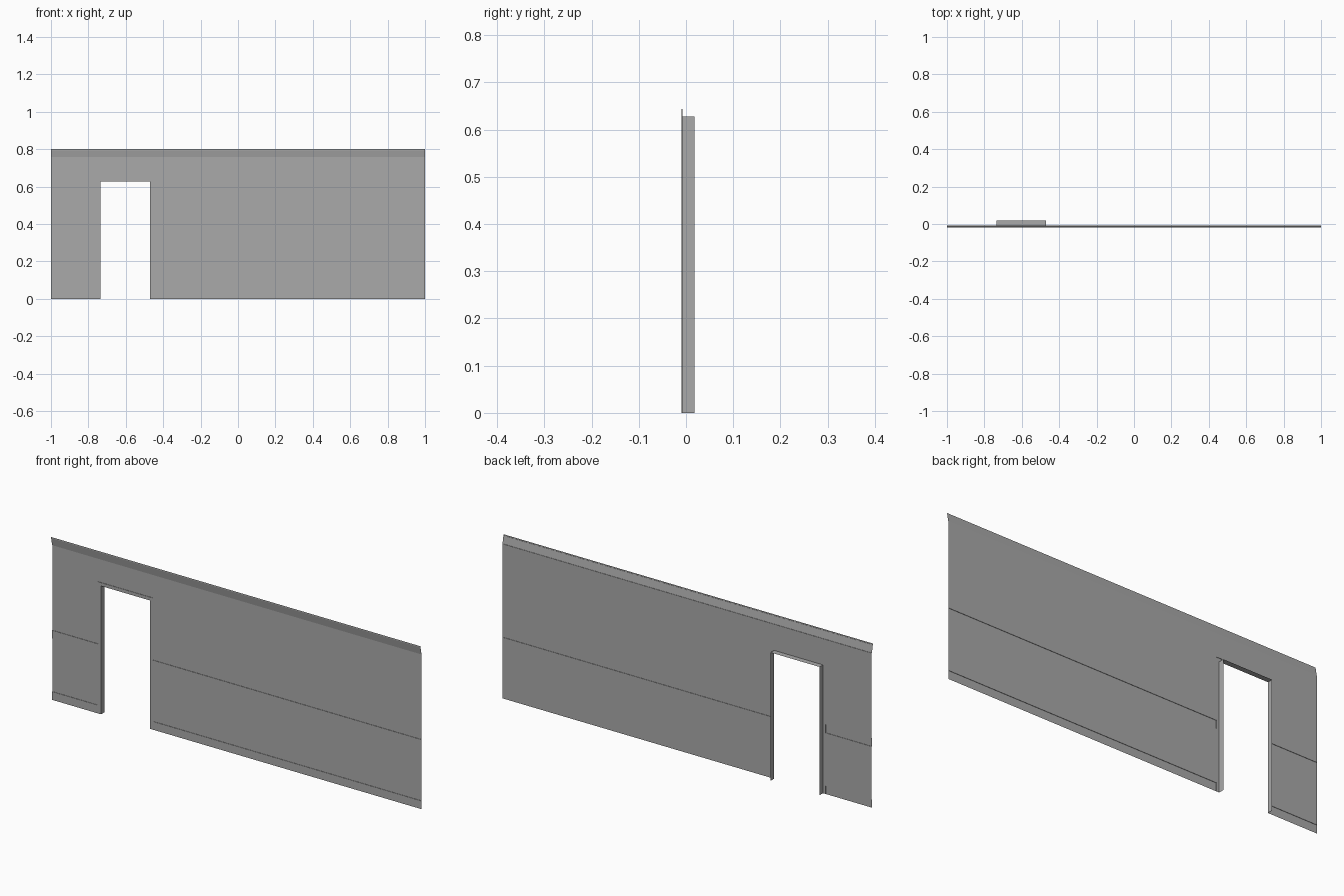
import bpy

cube = bpy.data.objects.get("Cube")
if cube:
    bpy.data.objects.remove(cube, do_unlink=True)

# Single plain grey finish
grey = bpy.data.materials.new("wall_grey")
grey.use_nodes = True
colour = (0.4, 0.4, 0.4, 1)
grey.diffuse_color = colour
grey.node_tree.nodes["Principled BSDF"].inputs["Base Color"].default_value = colour

# Main sizes
HALF = 1.0
DOOR_L, DOOR_R, DOOR_H, TRIM = -0.735, -0.47, 0.628, 0.016
WALL_Y, RAIL_Y, BACK_Y = -0.0075, -0.0095, 0.0175
CROWN_Z, TOP_Z = 0.757, 0.8


def loft(name, loops):
    """Sheet through successive point loops of equal length."""
    n = len(loops[0])
    verts = [p for loop in loops for p in loop]
    faces = [(i * n + j, i * n + j + 1, (i + 1) * n + j + 1, (i + 1) * n + j)
             for i in range(len(loops) - 1) for j in range(n - 1)]
    mesh = bpy.data.meshes.new(name)
    mesh.from_pydata(verts, [], faces)
    mesh.materials.append(grey)
    obj = bpy.data.objects.new(name, mesh)
    bpy.context.collection.objects.link(obj)
    return obj


def panel(name, x0, x1, profile):
    """Extrude a (y, z) profile along x."""
    return loft(name, [[(x, y, z) for x in (x0, x1)] for y, z in profile])


# Skirting, dado rail and flared crown in one wall profile
crown = [(WALL_Y, CROWN_Z), (RAIL_Y, CROWN_Z),
         (-0.0165, 0.794), (-0.0175, 0.794), (-0.0175, TOP_Z)]
lower = [(RAIL_Y, 0), (RAIL_Y, 0.04), (WALL_Y, 0.04), (WALL_Y, 0.3),
         (RAIL_Y, 0.3), (RAIL_Y, 0.34), (WALL_Y, 0.34)]

panel("wall_right", -HALF, DOOR_L - TRIM, lower + crown)
panel("wall_left", DOOR_R + TRIM, HALF, lower + crown)
panel("wall_over_door", DOOR_L - TRIM, DOOR_R + TRIM,
      [(WALL_Y, DOOR_H + TRIM)] + crown)


# Door surround: raised trim turning into a deep reveal
def arch(offset, y):
    left, right, top = DOOR_L - offset, DOOR_R + offset, DOOR_H + offset
    return [(left, y, 0), (left, y, top), (right, y, top), (right, y, 0)]


loft("door_surround", [arch(TRIM, WALL_Y), arch(TRIM, RAIL_Y),
                       arch(0, RAIL_Y), arch(0, BACK_Y)])
